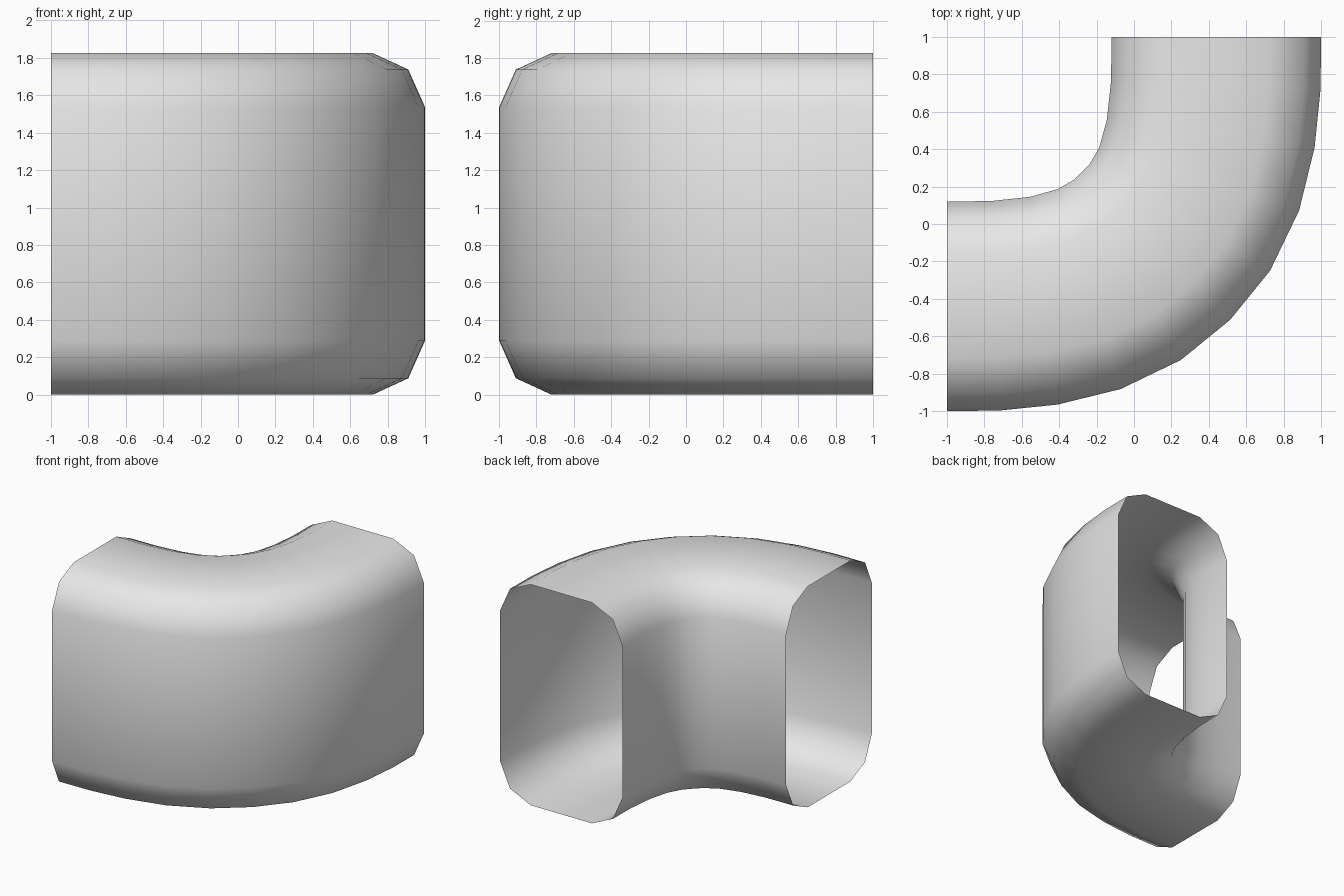
import bpy
import bmesh
from math import sin, cos, radians

cube = bpy.data.objects.get("Cube")
if cube:
    bpy.data.objects.remove(cube, do_unlink=True)

# Plain grey material
grey = bpy.data.materials.new("light_grey")
grey.use_nodes = True
colour = (0.8, 0.8, 0.8, 1)
grey.diffuse_color = colour
grey.node_tree.nodes["Principled BSDF"].inputs["Base Color"].default_value = colour

# Cross-section: one rounded corner mirrored into four
HALF_HEIGHT = 0.9125
corner = [(0.56, 0.6225), (0.47, 0.825), (0.28, HALF_HEIGHT)]
upper = corner + [(-u, z) for u, z in reversed(corner)]
section = upper + [(-u, -z) for u, z in upper]

# Centre line of the bend: x, y, heading; second half mirrors the first
half = [(-1, -0.44, 0), (-0.74, -0.437, 2.4), (-0.483, -0.41, 7.5),
        (-0.24, -0.348, 17.5), (-0.035, -0.245, 30.5)]
path = half + [(0.117, -0.117, 45)]
path += [(-y, -x, 90 - a) for x, y, a in reversed(half)]

# Sweep the section along the bend, leaving both ends open
bm = bmesh.new()
rings = []
for x, y, a in path:
    s, c = sin(radians(a)), cos(radians(a))
    rings.append([bm.verts.new((x + u * s, y - u * c, z + HALF_HEIGHT))
                  for u, z in section])
n = len(section)
for r0, r1 in zip(rings, rings[1:]):
    for j in range(n):
        k = (j + 1) % n
        face = bm.faces.new((r0[j], r1[j], r1[k], r0[k]))
        face.smooth = True

mesh = bpy.data.meshes.new("curved_duct")
bm.to_mesh(mesh)
bm.free()
mesh.materials.append(grey)
duct = bpy.data.objects.new("curved_duct", mesh)
bpy.context.collection.objects.link(duct)
